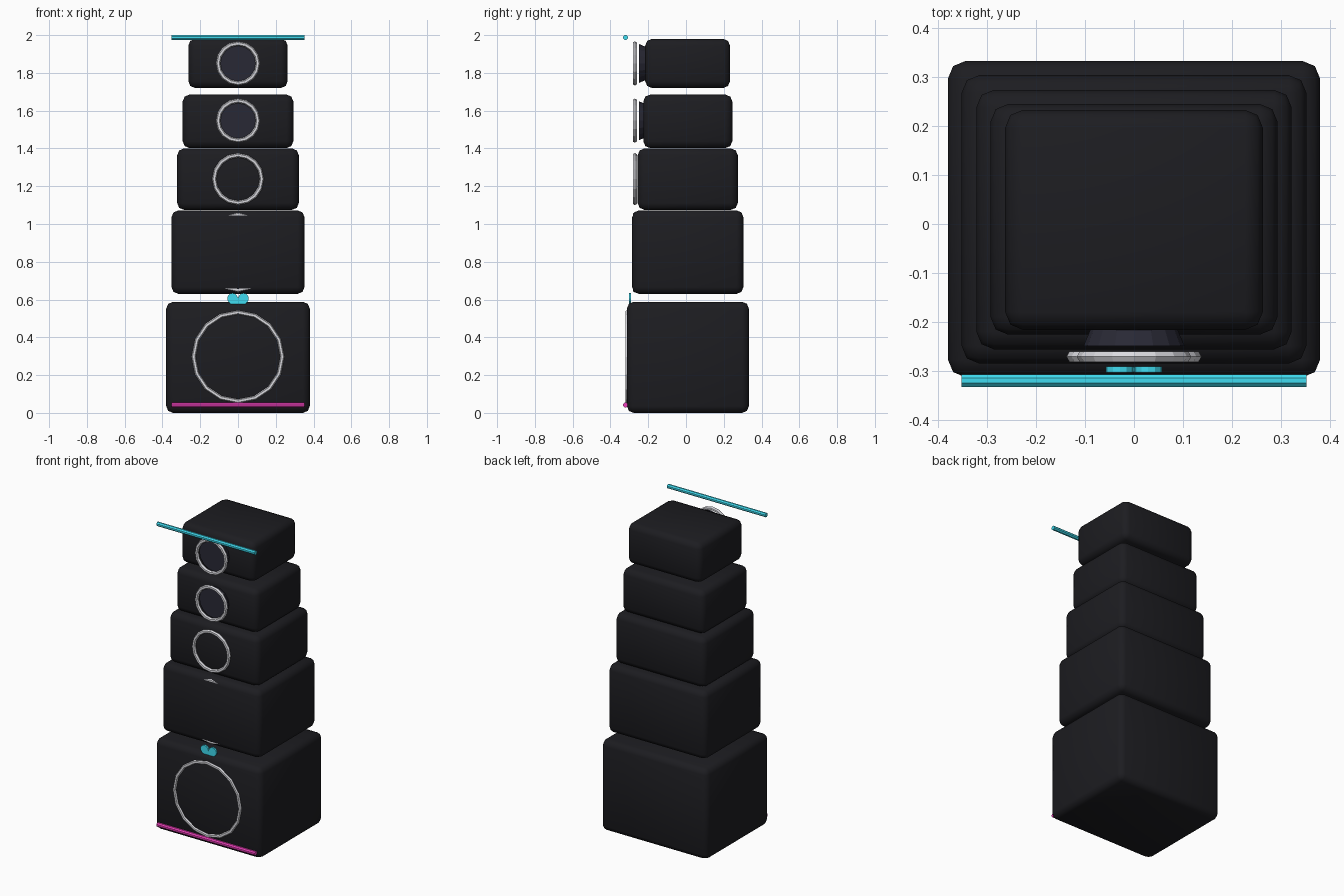
import bpy, bmesh, math
from mathutils import Matrix

if "Cube" in bpy.data.objects:
    bpy.data.objects.remove(bpy.data.objects["Cube"])


def mat(name, rgb):
    m = bpy.data.materials.new(name)
    m.diffuse_color = (*rgb, 1)
    m.use_nodes = True
    m.node_tree.nodes["Principled BSDF"].inputs["Base Color"].default_value = m.diffuse_color
    return m


BLACK = mat("cabinet_black", (0.012, 0.012, 0.015))
DARK = mat("cone_dark", (0.022, 0.022, 0.036))
CHROME = mat("ring_chrome", (0.7, 0.7, 0.74))
CYAN = mat("neon_cyan", (0.05, 0.72, 0.88))
PINK = mat("neon_pink", (0.85, 0.05, 0.5))
FACE_FRONT = math.radians(90)


def finish(name, material):
    o = bpy.context.object
    o.name = name
    o.data.materials.append(material)
    return o


def cabinet(name, half_x, y0, y1, z0, z1):
    bpy.ops.mesh.primitive_cube_add(size=1, location=(0, (y0 + y1) / 2, (z0 + z1) / 2))
    o = finish(name, BLACK)
    o.scale = (2 * half_x, y1 - y0, z1 - z0)
    bpy.ops.object.transform_apply(location=False, rotation=False, scale=True)
    b = o.modifiers.new("rounded_edges", 'BEVEL')
    b.width, b.segments = 0.036, 2
    bpy.ops.object.modifier_apply(modifier=b.name)
    bpy.ops.object.shade_smooth_by_angle(angle=math.radians(50))


def driver(name, z, radius, ring_y):
    # chrome surround ring
    bpy.ops.mesh.primitive_torus_add(major_radius=radius, minor_radius=0.012,
                                     major_segments=16, minor_segments=6,
                                     location=(0, ring_y, z), rotation=(FACE_FRONT, 0, 0))
    finish(name + "_ring", CHROME)
    # tapered cone, wide end forward
    bpy.ops.mesh.primitive_cone_add(vertices=16, radius1=radius * 0.67, radius2=radius * 0.98,
                                    depth=0.08, location=(0, -0.209, z),
                                    rotation=(FACE_FRONT, 0, 0))
    finish(name + "_cone", DARK)


def bar(name, z, material):
    bpy.ops.mesh.primitive_cylinder_add(vertices=8, radius=0.0135, depth=0.704,
                                        location=(0, -0.32, z),
                                        rotation=(0, math.radians(90), 0))
    bpy.context.object.data.transform(Matrix.Rotation(math.radians(22.5), 4, 'Z'))
    finish(name, material)


# stacked cabinets: half width, y range, z range
for i, dims in enumerate([
        (0.380, -0.313, 0.333, 0.000, 0.588),
        (0.352, -0.285, 0.304, 0.630, 1.072),
        (0.322, -0.256, 0.274, 1.075, 1.400),
        (0.293, -0.226, 0.245, 1.402, 1.685),
        (0.263, -0.216, 0.233, 1.720, 1.980)], 1):
    cabinet(f"cabinet_{i}", *dims)

# speaker drivers: height, ring radius, ring depth
for i, (z, r, y) in enumerate([
        (0.297, 0.235, -0.311), (0.850, 0.200, -0.271), (1.238, 0.126, -0.271),
        (1.547, 0.105, -0.271), (1.850, 0.105, -0.271)], 1):
    driver(f"driver_{i}", z, r, y)

# light tubes
bar("top_light_tube", 1.9875, CYAN)
bar("bottom_light_tube", 0.042, PINK)

# two-lobed badge between the lower cabinets
for side, x in (("left", -0.029), ("right", 0.029)):
    bpy.ops.mesh.primitive_cylinder_add(vertices=12, radius=0.028, depth=0.012,
                                        location=(x, -0.297, 0.606),
                                        rotation=(FACE_FRONT, 0, 0))
    finish(f"badge_lobe_{side}", CYAN)

# badge lower point
bm = bmesh.new()
face = bm.faces.new([bm.verts.new((x, -0.302, z))
                     for x, z in ((-0.052, 0.592), (0, 0.535), (0.052, 0.592), (0, 0.612))])
out = bmesh.ops.extrude_face_region(bm, geom=[face])
for v in out["geom"]:
    if isinstance(v, bmesh.types.BMVert):
        v.co.y += 0.010
bmesh.ops.recalc_face_normals(bm, faces=bm.faces)
mesh = bpy.data.meshes.new("badge_point")
bm.to_mesh(mesh)
bm.free()
mesh.materials.append(CYAN)
bpy.context.collection.objects.link(bpy.data.objects.new("badge_point", mesh))
